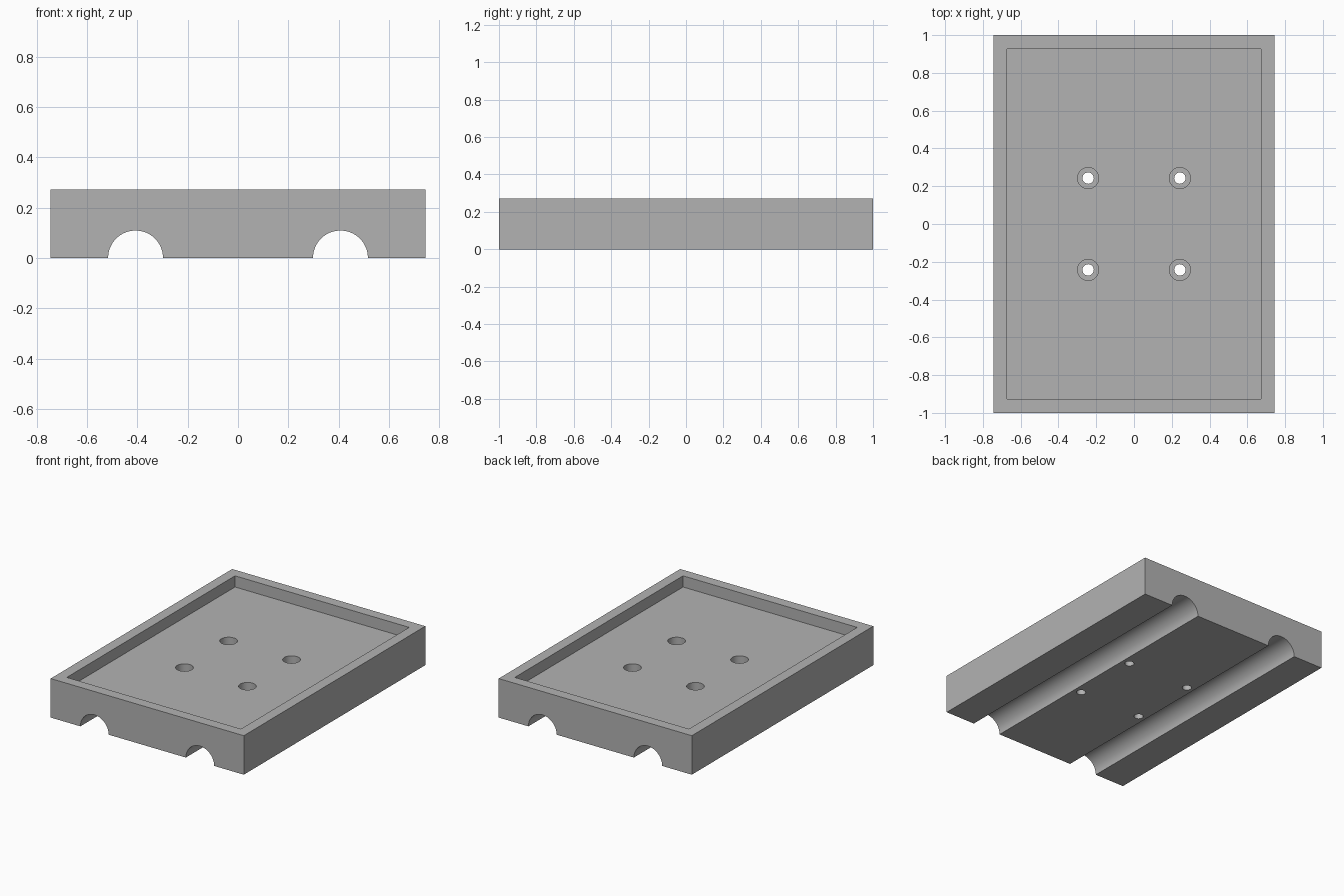
import bpy
import bmesh
import math

if "Cube" in bpy.data.objects:
    bpy.data.objects.remove(bpy.data.objects["Cube"], do_unlink=True)

WIDTH, LENGTH, HEIGHT = 1.49, 2.0, 0.272
WALL, RECESS = 0.073, 0.078
GROOVE_X, GROOVE_R = 0.407, 0.109
HOLE_OFFSET, HOLE_R, BORE_R, BORE_DEPTH = 0.243, 0.03, 0.056, 0.09
FLOOR = HEIGHT - RECESS

grey = bpy.data.materials.new("plain grey")
grey.use_nodes = True
colour = (0.45, 0.45, 0.45, 1)
grey.diffuse_color = colour
grey.node_tree.nodes["Principled BSDF"].inputs["Base Color"].default_value = colour


def groove_arc(cx, steps=40):
    """Half circle from the left edge of a groove to its right edge."""
    return [(cx - GROOVE_R * math.cos(math.pi * i / steps),
             GROOVE_R * math.sin(math.pi * i / steps)) for i in range(steps + 1)]


# Plate: end profile with two rod grooves, extruded along its length
half = WIDTH / 2
profile = ([(-half, 0)] + groove_arc(-GROOVE_X) + groove_arc(GROOVE_X)
           + [(half, 0), (half, HEIGHT), (-half, HEIGHT)])
bm = bmesh.new()
end = bm.faces.new([bm.verts.new((x, -LENGTH / 2, z)) for x, z in profile])
swept = bmesh.ops.extrude_face_region(bm, geom=[end])["geom"]
bmesh.ops.translate(bm, vec=(0, LENGTH, 0),
                    verts=[v for v in swept if isinstance(v, bmesh.types.BMVert)])
bmesh.ops.recalc_face_normals(bm, faces=bm.faces)
mesh = bpy.data.meshes.new("grooved_plate")
bm.to_mesh(mesh)
bm.free()
plate = bpy.data.objects.new("grooved_plate", mesh)
bpy.context.collection.objects.link(plate)
mesh.materials.append(grey)


def cut(cutter):
    """Subtract a cutter from the plate and discard it."""
    cutter.hide_render = True
    cutter.data.materials.append(grey)
    mod = plate.modifiers.new("cut", "BOOLEAN")
    mod.operation, mod.solver, mod.object = "DIFFERENCE", "EXACT", cutter
    bpy.ops.object.select_all(action="DESELECT")
    bpy.context.view_layer.objects.active = plate
    plate.select_set(True)
    bpy.ops.object.modifier_apply(modifier=mod.name)
    bpy.data.objects.remove(cutter, do_unlink=True)


def cut_cylinder(x, y, radius, bottom, top):
    bpy.ops.mesh.primitive_cylinder_add(vertices=32, radius=radius, depth=top - bottom,
                                        location=(x, y, (top + bottom) / 2))
    cut(bpy.context.object)


# Shallow tray recess in the top
bpy.ops.mesh.primitive_cube_add(size=1, location=(0, 0, FLOOR + 0.5))
tray = bpy.context.object
tray.scale = (WIDTH - 2 * WALL, LENGTH - 2 * WALL, 1)
bpy.context.view_layer.update()
cut(tray)

# Four counterbored screw holes
for sx in (-1, 1):
    for sy in (-1, 1):
        x, y = sx * HOLE_OFFSET, sy * HOLE_OFFSET
        cut_cylinder(x, y, BORE_R, FLOOR - BORE_DEPTH, HEIGHT)
        cut_cylinder(x, y, HOLE_R, -0.1, HEIGHT)

bpy.ops.object.select_all(action="DESELECT")
bpy.context.view_layer.objects.active = plate
plate.select_set(True)
bpy.ops.object.shade_smooth_by_angle(angle=math.radians(30))
